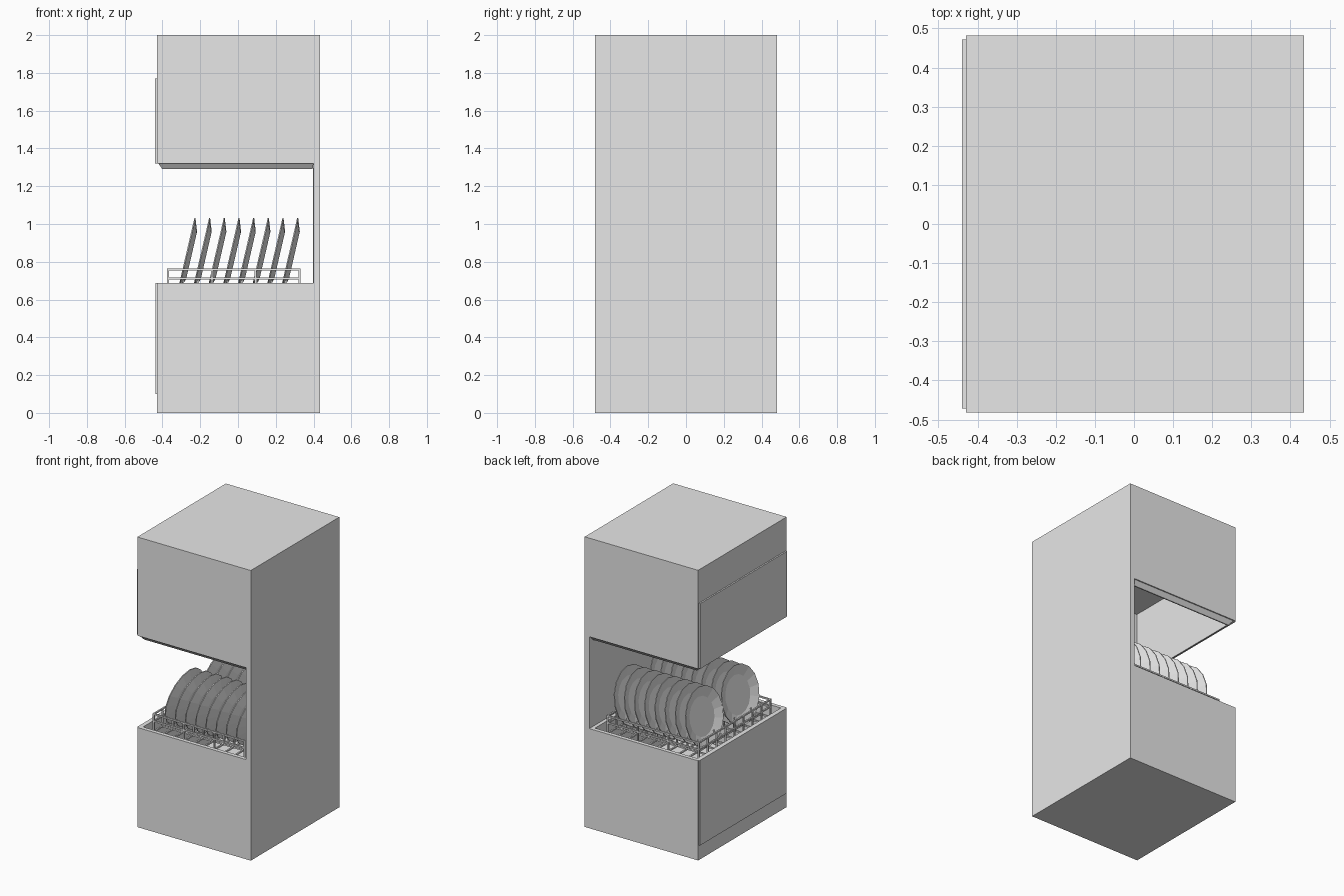
import bpy, bmesh
from math import radians, cos, sin, tau
from mathutils import Vector

old = bpy.data.objects.get("Cube")
if old:
    bpy.data.objects.remove(old, do_unlink=True)

steel = bpy.data.materials.new("light_grey")
steel.use_nodes = True
grey = (0.8, 0.8, 0.8, 1)
steel.diffuse_color = grey
steel.node_tree.nodes["Principled BSDF"].inputs["Base Color"].default_value = grey


def finish(name, bm):
    bmesh.ops.recalc_face_normals(bm, faces=bm.faces)
    mesh = bpy.data.meshes.new(name)
    bm.to_mesh(mesh)
    bm.free()
    mesh.materials.append(steel)
    obj = bpy.data.objects.new(name, mesh)
    bpy.context.collection.objects.link(obj)
    return obj


def add_box(bm, lo, hi):
    lo, hi = Vector(lo), Vector(hi)
    verts = bmesh.ops.create_cube(bm, size=1)["verts"]
    for v in verts:
        v.co = (lo + hi) / 2 + v.co * (hi - lo)


def box(name, lo, hi):
    bm = bmesh.new()
    add_box(bm, lo, hi)
    return finish(name, bm)


def loft(bm, rings, closed=False):
    """Bridge successive vertex rings with quads."""
    pairs = list(zip(rings, rings[1:] + rings[:1]))
    for a, b in pairs if closed else pairs[:-1]:
        for i in range(len(a)):
            j = (i + 1) % len(a)
            bm.faces.new((a[i], a[j], b[j], b[i]))


# Cabinet: C-shaped profile pulled along the depth
DEPTH = 0.482
BASE_TOP, HOOD_BOTTOM = 0.687, 1.32
profile = [(-0.43, 0), (0.435, 0), (0.435, 2), (-0.43, 2), (-0.43, HOOD_BOTTOM),
           (0.4, HOOD_BOTTOM), (0.4, BASE_TOP), (-0.43, BASE_TOP)]
bm = bmesh.new()
face = bm.faces.new([bm.verts.new((x, -DEPTH, z)) for x, z in profile])
pulled = bmesh.ops.extrude_face_region(bm, geom=[face])["geom"]
bmesh.ops.translate(bm, vec=(0, 2 * DEPTH, 0),
                    verts=[g for g in pulled if isinstance(g, bmesh.types.BMVert)])
cabinet = finish("cabinet", bm)

# Hollow the hood and the wash tub
for name, z0, z1 in (("hood_cutter", 1.2, 1.77), ("tub_cutter", 0.3, 0.8)):
    cutter = box(name, (-0.405, -0.455, z0), (0.375, 0.455, z1))
    cutter.hide_render = True
    mod = cabinet.modifiers.new(name, "BOOLEAN")
    mod.operation, mod.solver, mod.object = "DIFFERENCE", "EXACT", cutter
    bpy.context.view_layer.objects.active = cabinet
    bpy.ops.object.modifier_apply(modifier=mod.name)
    bpy.data.objects.remove(cutter, do_unlink=True)

# Sloping lip around the hood opening
bm = bmesh.new()
rings = []
for inset, z in ((0, HOOD_BOTTOM), (0.022, 1.29), (0.03, 1.29), (0.02, HOOD_BOTTOM)):
    x0, x1, y = -0.422 + inset, 0.4 - inset / 4, 0.474 - inset
    rings.append([bm.verts.new(p) for p in ((x0, -y, z), (x1, -y, z), (x1, y, z), (x0, y, z))])
loft(bm, rings, closed=True)
finish("hood_lip", bm)

# Door panels and back guide plate
box("upper_door_panel", (-0.44, -0.472, HOOD_BOTTOM), (-0.43, 0.472, 1.77))
box("lower_door_panel", (-0.436, -0.472, 0.1), (-0.43, 0.472, BASE_TOP))
box("back_guide_plate", (0.397, -0.09, BASE_TOP), (0.4, 0.09, HOOD_BOTTOM))

# Wire rack
X0, X1, Y, FLOOR, RAIL = -0.37, 0.325, 0.39, 0.64, 0.765
W = 0.005
bm = bmesh.new()


def wire(a, b):
    add_box(bm, [min(p, q) - W for p, q in zip(a, b)], [max(p, q) + W for p, q in zip(a, b)])


def spread(a, b, n):
    return [a + (b - a) * i / (n - 1) for i in range(n)]


for z in (FLOOR, 0.712, RAIL - W):
    for y in (-Y, Y):
        wire((X0, y, z), (X1, y, z))
    for x in (X0, X1):
        wire((x, -Y, z), (x, Y, z))
for y in spread(-Y, Y, 9):
    wire((X0, y, FLOOR), (X1, y, FLOOR))
    for x in (X0, X1):
        wire((x, y, FLOOR), (x, y, RAIL - W))
for x in spread(X0, X1, 10):
    wire((x, -Y, FLOOR), (x, Y, FLOOR))
for x in spread(X0, X1, 4):
    for y in (-Y, Y):
        wire((x, y, FLOOR), (x, y, RAIL - W))
# Pegs between the plates
for i in range(8):
    for y in (-0.29, -0.11, 0.11, 0.29):
        x = -0.29 + 0.0777 * i
        wire((x, y, FLOOR), (x, y, 0.715))
finish("dish_rack", bm)

# Plates: one turned profile, shared by every plate
SIDES = 16
bm = bmesh.new()
rings = []
for r, h in ((0.05, 0), (0.13, 0), (0.197, 0.024), (0.197, 0.03), (0.13, 0.009), (0.05, 0.009)):
    rings.append([bm.verts.new((r * cos(tau * i / SIDES), r * sin(tau * i / SIDES), h))
                  for i in range(SIDES)])
loft(bm, rings)
bm.faces.new(rings[0])
bm.faces.new(rings[-1])
plate = finish("plate", bm)
plate_mesh = plate.data
bpy.data.objects.remove(plate, do_unlink=True)
for row, y in (("front", -0.2), ("back", 0.19)):
    for i in range(8):
        obj = bpy.data.objects.new(f"{row}_plate_{i + 1}", plate_mesh)
        obj.location = (-0.246 + 0.0777 * i, y, 0.833)
        obj.rotation_euler = (0, radians(-77), 0)
        bpy.context.collection.objects.link(obj)
